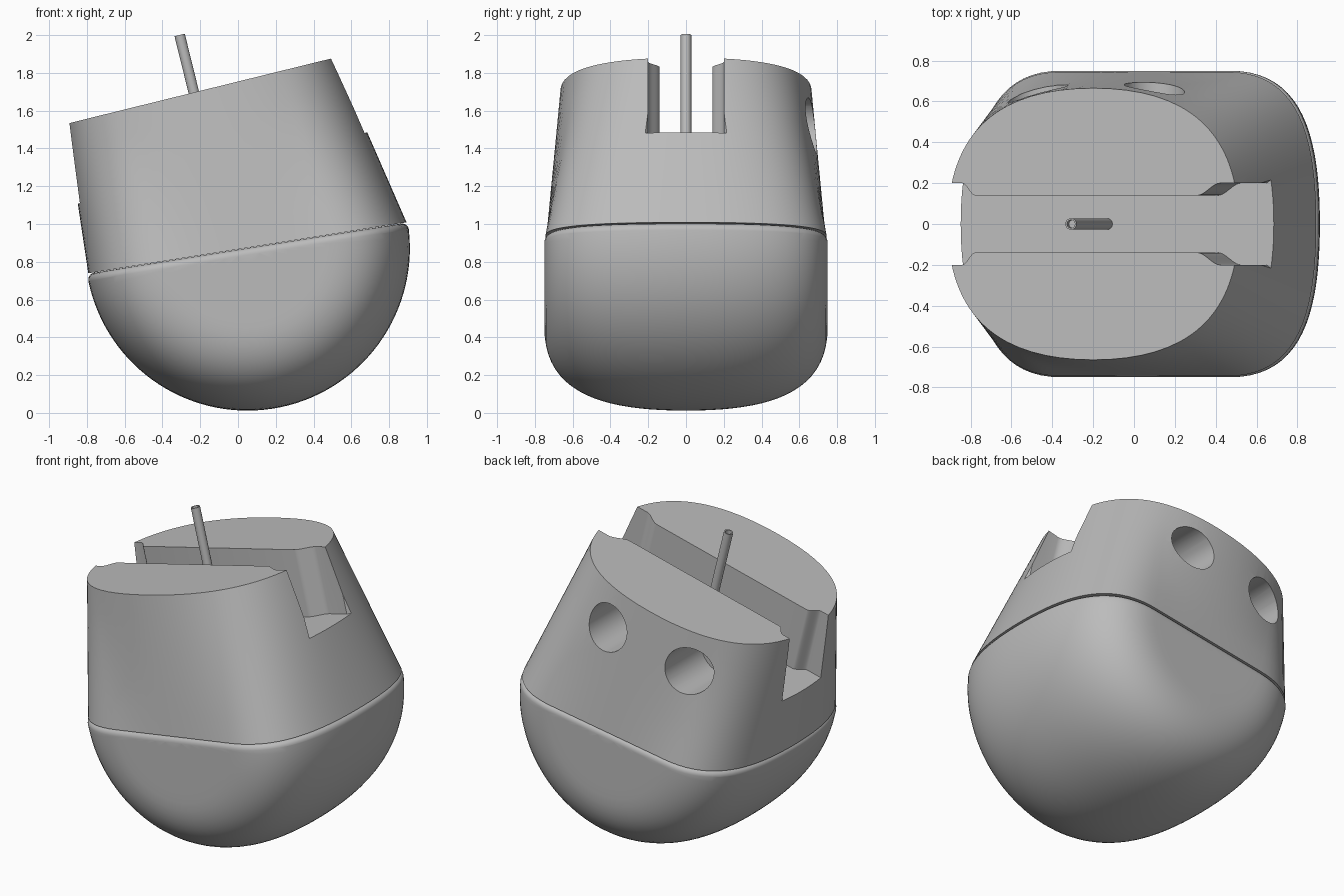
import bpy, bmesh, math
from mathutils import Vector, Matrix

cube = bpy.data.objects.get("Cube")
if cube:
    bpy.data.objects.remove(cube, do_unlink=True)

grey = bpy.data.materials.new("plain_grey")
grey.use_nodes = True
grey.diffuse_color = (0.5, 0.5, 0.5, 1)
grey.node_tree.nodes["Principled BSDF"].inputs["Base Color"].default_value = (0.5, 0.5, 0.5, 1)


def frame(centre, degrees):
    """Local frame tilted about the y axis so that +x rises."""
    return Matrix.Translation(centre) @ Matrix.Rotation(math.radians(-degrees), 4, 'Y')


SEAM = frame((0.05, 0, 0.872), 9.1)
TOP = frame((-0.2, 0, 1.705), 13.85)


def make(name, bm):
    bmesh.ops.recalc_face_normals(bm, faces=bm.faces)
    mesh = bpy.data.meshes.new(name)
    bm.to_mesh(mesh)
    bm.free()
    mesh.materials.append(grey)
    ob = bpy.data.objects.new(name, mesh)
    bpy.context.collection.objects.link(ob)
    return ob


def select(ob):
    bpy.ops.object.select_all(action='DESELECT')
    ob.select_set(True)
    bpy.context.view_layer.objects.active = ob


def smooth(ob):
    select(ob)
    bpy.ops.object.shade_smooth_by_angle(angle=math.radians(30))


def cut(ob, cutter):
    cutter.hide_render = True
    mod = ob.modifiers.new("cut", 'BOOLEAN')
    mod.operation, mod.solver, mod.object = 'DIFFERENCE', 'EXACT', cutter
    select(ob)
    bpy.ops.object.modifier_apply(modifier=mod.name)
    bpy.data.objects.remove(cutter, do_unlink=True)


def bezier(p, t):
    s = 1 - t
    w = (s**3, 3*s*s*t, 3*s*t*t, t**3)
    return tuple(sum(w[i] * p[i][k] for i in range(4)) for k in (0, 1))


def prism(name, loop, matrix, low, high):
    """Extrude a flat outline along the local z axis."""
    bm = bmesh.new()
    rings = [[bm.verts.new(matrix @ Vector((x, y, z))) for x, y in loop] for z in (low, high)]
    bm.faces.new(rings[0])
    bm.faces.new(rings[1])
    for i in range(len(loop)):
        j = (i + 1) % len(loop)
        bm.faces.new((rings[0][i], rings[0][j], rings[1][j], rings[1][i]))
    return make(name, bm)


# Quarter outlines of the seam and of the flat top, matched point for point
ROUND, FLAT, SPLIT = 20, 6, 0.65
base_curve = [(0.86, 0), (0.86, 0.42), (0.78, 0.75), (0.42, 0.75)]
top_curve = [(0.733, 0), (0.733, 0.42), (0.51, 0.665), (0, 0.665)]
base_q = [bezier(base_curve, i / ROUND) for i in range(ROUND + 1)]
base_q += [(0.42 * (1 - i / FLAT), 0.75) for i in range(1, FLAT + 1)]
top_q = [bezier(top_curve, SPLIT * i / ROUND) for i in range(ROUND + 1)]
top_q += [bezier(top_curve, SPLIT + (1 - SPLIT) * i / FLAT) for i in range(1, FLAT + 1)]


def full(q):
    half = q + [(-x, y) for x, y in q[-2::-1]]
    return half + [(x, -y) for x, y in half[-2:0:-1]]


# Lower bowl: the outline turned half a circle about the y axis
bm = bmesh.new()
profile = [(x, -y) for x, y in base_q[:0:-1]] + base_q
STEPS = 64
rings = []
for k in range(STEPS + 1):
    a = math.pi * k / STEPS
    rings.append([bm.verts.new((x * math.cos(a), y, -x * math.sin(a))) for x, y in profile])
for r0, r1 in zip(rings, rings[1:]):
    for i in range(len(profile) - 1):
        bm.faces.new((r0[i], r0[i + 1], r1[i + 1], r1[i]))
bmesh.ops.remove_doubles(bm, verts=bm.verts, dist=1e-5)
FILLET = 0.035
bmesh.ops.bisect_plane(bm, geom=bm.verts[:] + bm.edges[:] + bm.faces[:], dist=1e-6,
                       plane_co=(0, 0, -FILLET), plane_no=(0, 0, 1), clear_outer=True)
# Rounded rim and flat lid
rim = [e for e in bm.edges if e.is_boundary]
start = 1.0
for k in range(1, 6):
    a = math.pi / 2 * k / 5
    size = 1 - FILLET * (1 - math.cos(a)) / 0.8
    new = bmesh.ops.extrude_edge_only(bm, edges=rim)["geom"]
    rim = [g for g in new if isinstance(g, bmesh.types.BMEdge) and g.is_boundary]
    for v in {v for e in rim for v in e.verts}:
        v.co.x *= size / start
        v.co.y *= size / start
        v.co.z = FILLET * (math.sin(a) - 1)
    start = size
bmesh.ops.contextual_create(bm, geom=rim)
bm.transform(SEAM)
smooth(make("lower_bowl", bm))

# Upper body: straight loft from the seam to the smaller tilted top
bm = bmesh.new()
low = [SEAM @ Vector((x * 0.992, y * 0.992, 0.002)) for x, y in full(base_q)]
high = [TOP @ Vector((x, y, 0)) for x, y in full(top_q)]
LAYERS = 6
rings = [[bm.verts.new(a.lerp(b, k / LAYERS)) for a, b in zip(low, high)]
         for k in range(LAYERS + 1)]
for r0, r1 in zip(rings, rings[1:]):
    for i in range(len(r0)):
        j = (i + 1) % len(r0)
        bm.faces.new((r0[i], r0[j], r1[j], r1[i]))
bm.faces.new(rings[0])
bm.faces.new(rings[-1])
body = make("upper_body", bm)

# Through slot, widening in an S curve near both ends
NARROW, WIDE, DEPTH = 0.14, 0.2, 0.425


def s_curve(u0, u1, y0, y1):
    steps = [i / 10 for i in range(11)]
    return [(u0 + (u1 - u0) * t, y0 + (y1 - y0) * t * t * (3 - 2 * t)) for t in steps]


side = [(-1.2, WIDE)] + s_curve(-0.66, -0.595, WIDE, NARROW)
side += s_curve(0.525, 0.64, NARROW, WIDE) + [(0.77, WIDE), (0.81, 0.23), (1.2, 0.23)]
cut(body, prism("slot_cutter", side + [(u, -y) for u, y in side[::-1]], TOP, -DEPTH, 0.3))


def disc(r, n=40):
    return [(r * math.cos(2 * math.pi * i / n), r * math.sin(2 * math.pi * i / n)) for i in range(n)]


# Two round sockets in the back
for x, z in ((0.1, 1.52), (-0.47, 1.38)):
    place = Matrix.Translation((x, 0, z)) @ Matrix.Rotation(-math.pi / 2, 4, 'X')
    cut(body, prism("socket_cutter", disc(0.148), place, 0.3, 1.0))
smooth(body)

# Thin pin standing on the slot floor, with a hollow tip
pin_frame = TOP @ Matrix.Translation((-0.035, 0, 0))
pin = prism("pin", disc(0.028, 24), pin_frame, -DEPTH - 0.02, 0.313)
cut(pin, prism("pin_bore", disc(0.02, 24), pin_frame, 0.27, 0.5))
smooth(pin)
